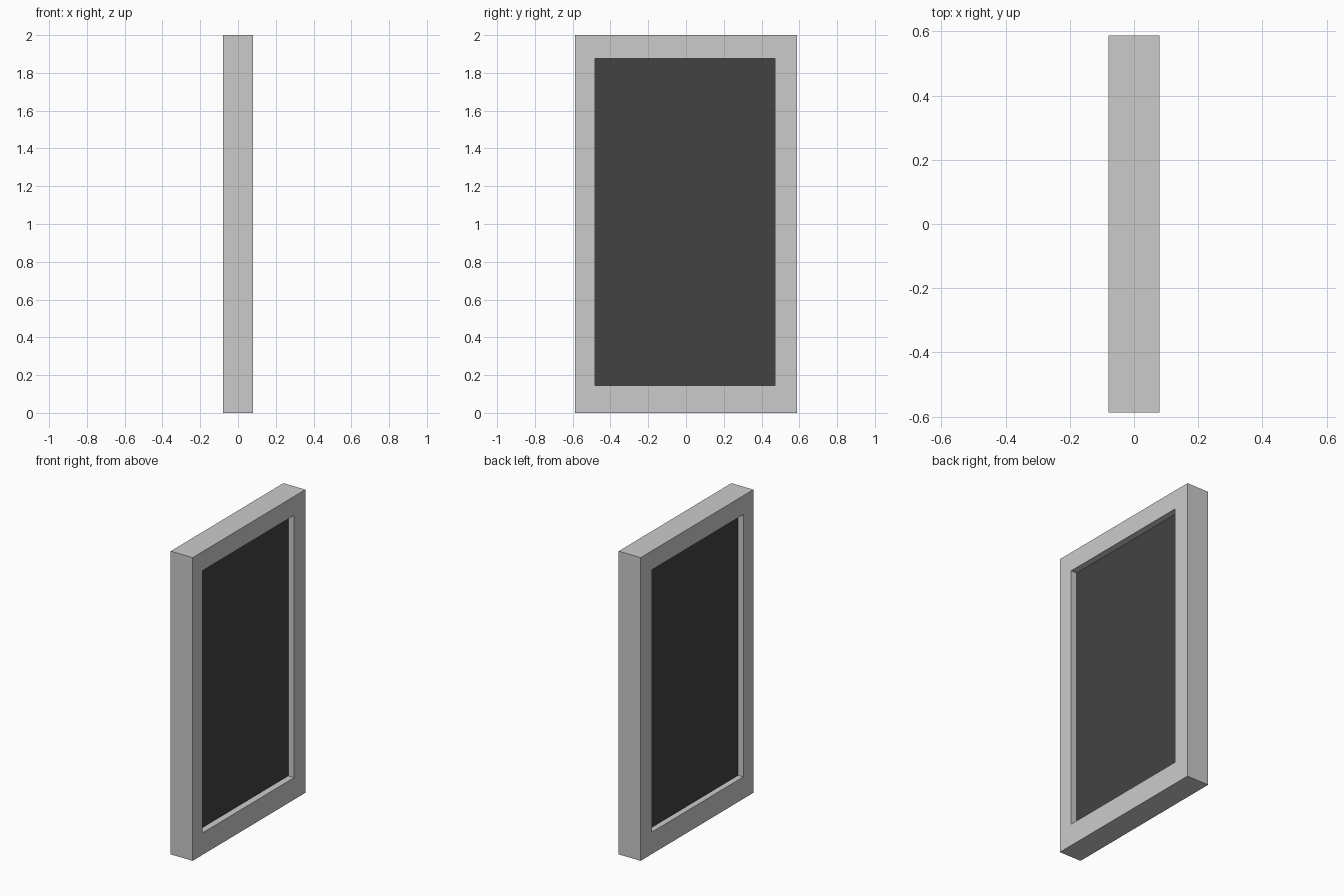
import bpy, bmesh

if "Cube" in bpy.data.objects:
    bpy.data.objects.remove(bpy.data.objects["Cube"])

HALF_T = 0.08                          # half thickness of the frame
OUTER = (-0.587, 0.587, 0.0, 2.0)      # y0, y1, z0, z1
INNER = (-0.483, 0.471, 0.145, 1.875)


def rect_loop(bm, x, r):
    y0, y1, z0, z1 = r
    return [bm.verts.new((x, y, z)) for y, z in
            ((y0, z0), (y1, z0), (y1, z1), (y0, z1))]


def finish(bm, name):
    bmesh.ops.recalc_face_normals(bm, faces=bm.faces)
    mesh = bpy.data.meshes.new(name)
    bm.to_mesh(mesh)
    bm.free()
    obj = bpy.data.objects.new(name, mesh)
    bpy.context.collection.objects.link(obj)
    return obj


# Frame: square section swept around the opening
bm = bmesh.new()
loops = [rect_loop(bm, x, r) for x, r in
         ((HALF_T, OUTER), (-HALF_T, OUTER), (-HALF_T, INNER), (HALF_T, INNER))]
for i in range(4):
    a, b = loops[i], loops[(i + 1) % 4]
    for j in range(4):
        k = (j + 1) % 4
        bm.faces.new((a[j], a[k], b[k], b[j]))
finish(bm, "frame")

# Dark panel: slab recessed on both sides of the opening
bm = bmesh.new()
a = rect_loop(bm, 0.037, INNER)
b = rect_loop(bm, -0.042, INNER)
bm.faces.new(a)
bm.faces.new(b[::-1])
for j in range(4):
    k = (j + 1) % 4
    bm.faces.new((a[j], a[k], b[k], b[j]))
panel = finish(bm, "panel")
mat = bpy.data.materials.new("black")
mat.diffuse_color = (0.055, 0.055, 0.055, 1)
mat.use_nodes = True
mat.node_tree.nodes["Principled BSDF"].inputs["Base Color"].default_value = mat.diffuse_color
panel.data.materials.append(mat)
